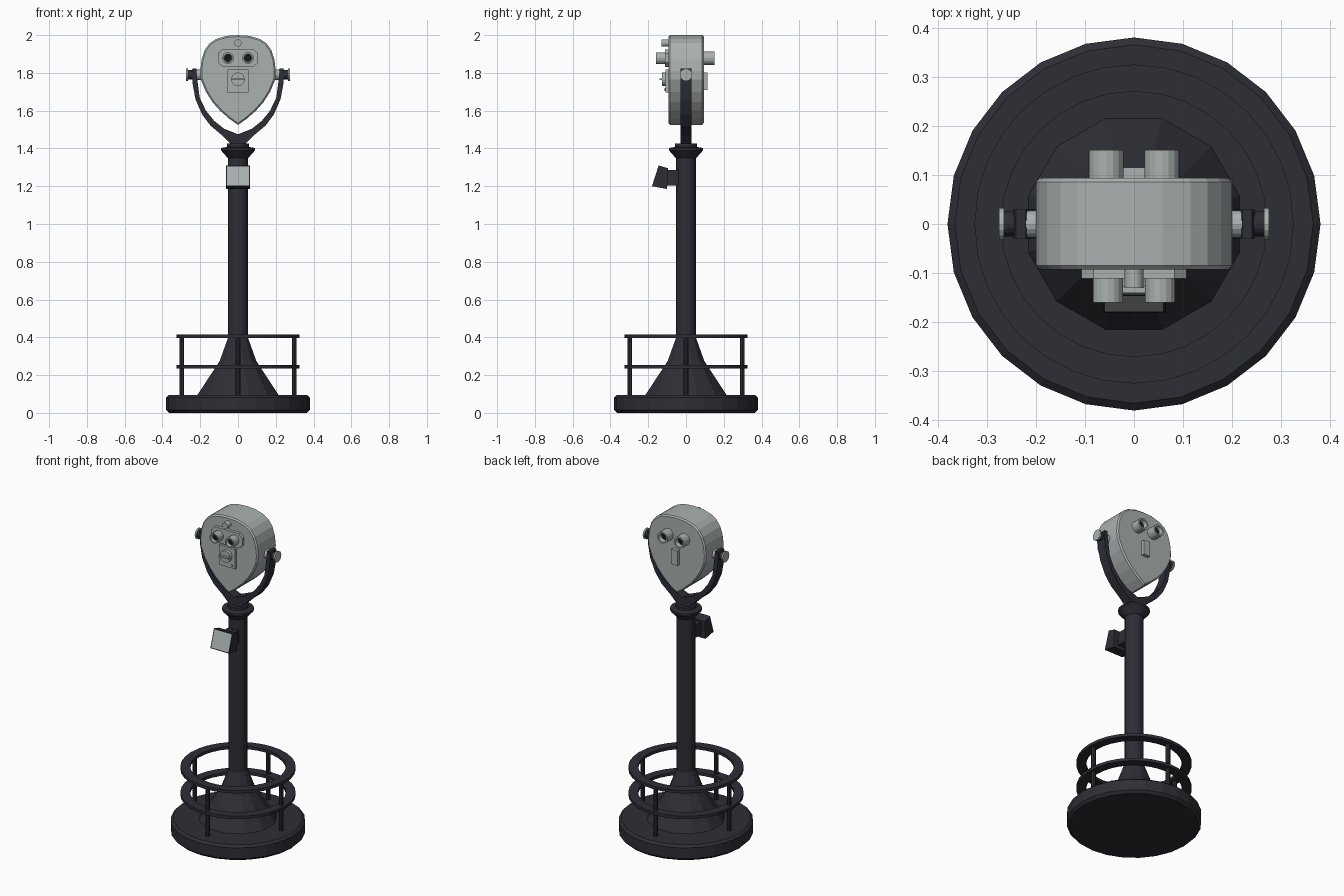
import bpy, bmesh, math
from mathutils import Vector, Matrix

old = bpy.data.objects.get("Cube")
if old:
    bpy.data.objects.remove(old, do_unlink=True)


def material(name, rgb):
    m = bpy.data.materials.new(name)
    m.use_nodes = True
    m.diffuse_color = (*rgb, 1)
    m.node_tree.nodes["Principled BSDF"].inputs["Base Color"].default_value = (*rgb, 1)
    return m


IRON = material("dark iron", (0.027, 0.027, 0.037))
GREY = material("light grey", (0.40, 0.44, 0.43))
GLASS = material("black glass", (0.009, 0.009, 0.011))
UP, FRONT, BACK = Vector((0, 0, 1)), Vector((0, -1, 0)), Vector((0, 1, 0))


def finish(name, bm, mat):
    bmesh.ops.recalc_face_normals(bm, faces=bm.faces)
    mesh = bpy.data.meshes.new(name)
    bm.to_mesh(mesh)
    bm.free()
    mesh.materials.append(mat)
    ob = bpy.data.objects.new(name, mesh)
    bpy.context.collection.objects.link(ob)
    return ob


def lathe(name, profile, mat, loc=(0, 0, 0), axis=UP, sides=16, turn=0.0, loop=False):
    """Revolve (radius, height) points about an axis; ends are capped unless looped."""
    bm = bmesh.new()
    rings = [[bm.verts.new((r * math.cos(turn + i * math.tau / sides),
                            r * math.sin(turn + i * math.tau / sides), h))
              for i in range(sides)] for r, h in profile]
    pairs = list(zip(rings, rings[1:]))
    if loop:
        pairs.append((rings[-1], rings[0]))
    else:
        bm.faces.new(rings[0])
        bm.faces.new(rings[-1])
    for a, b in pairs:
        for i in range(sides):
            j = (i + 1) % sides
            bm.faces.new((a[i], a[j], b[j], b[i]))
    rot = axis.to_track_quat('Z', 'Y').to_matrix().to_4x4()
    bm.transform(Matrix.Translation(loc) @ rot)
    return finish(name, bm, mat)


def rod(name, r, length, mat, loc, axis=UP, sides=16):
    return lathe(name, [(r, 0), (r, length)], mat, loc, axis, sides)


def prism(name, outline, y0, y1, mat, bevel=0.0):
    """Extrude an (x, z) outline from y0 to y1."""
    bm = bmesh.new()
    face = bm.faces.new([bm.verts.new((x, y0, z)) for x, z in outline])
    new = bmesh.ops.extrude_face_region(bm, geom=[face])["geom"]
    bmesh.ops.translate(bm, vec=(0, y1 - y0, 0),
                        verts=[v for v in new if isinstance(v, bmesh.types.BMVert)])
    if bevel:
        rims = [e for e in bm.edges if abs(e.verts[0].co.y - e.verts[1].co.y) < 1e-6]
        bmesh.ops.bevel(bm, geom=rims, offset=bevel, segments=1, affect='EDGES')
    return finish(name, bm, mat)


def box(name, x, y0, y1, z0, z1, mat):
    return prism(name, [(-x, z0), (x, z0), (x, z1), (-x, z1)], y0, y1, mat)


def mirrored(half):
    """Close a right-half outline that starts and ends on the centre line."""
    return half + [(-x, z) for x, z in reversed(half) if x > 0]


# Base and pedestal
lathe("base", [(0.365, 0), (0.38, 0.015), (0.38, 0.082), (0.365, 0.095)], IRON, sides=24)
lathe("pedestal_foot", [(0.226, 0.09), (0.1, 0.275), (0.054, 0.4)], IRON,
      sides=12, turn=math.pi / 12)
rod("column", 0.053, 1.0, IRON, (0, 0, 0.38))
lathe("collar", [(0.055, 1.35), (0.09, 1.39), (0.09, 1.402), (0.058, 1.408), (0.058, 1.425)],
      IRON, sides=20)

# Foot rails
for name, z in (("lower_rail", 0.245), ("upper_rail", 0.405)):
    lathe(name, [(0.27, z - 0.009), (0.325, z - 0.009), (0.325, z + 0.009), (0.27, z + 0.009)],
          IRON, sides=32, loop=True)
for i, side in enumerate(("left", "back", "right", "front")):
    a = i * math.pi / 2
    rod("rail_post_" + side, 0.013, 0.32, IRON,
        (0.298 * math.cos(a), 0.298 * math.sin(a), 0.085), sides=8)

# Tilted sign on a short arm
box("sign_arm", 0.035, -0.11, -0.04, 1.205, 1.285, IRON)
bm = bmesh.new()
section = [(-0.145, 1.31), (-0.18, 1.2), (-0.1, 1.185), (-0.095, 1.295)]
left, right = [[bm.verts.new((x, y, z)) for y, z in section] for x in (-0.064, 0.064)]
bm.faces.new(left)
bm.faces.new(right)
for i in range(4):
    j = (i + 1) % 4
    bm.faces.new((left[i], left[j], right[j], right[i]))
bmesh.ops.recalc_face_normals(bm, faces=bm.faces)
plate = min(bm.faces, key=lambda f: f.normal.y)
bmesh.ops.inset_region(bm, faces=[plate], thickness=0.007)
plate.material_index = 1
sign = finish("sign", bm, IRON)
sign.data.materials.append(GREY)

# Forked yoke
outer = [(0.035, 1.42), (0.085, 1.47), (0.145, 1.52), (0.19, 1.58), (0.225, 1.66),
         (0.24, 1.74), (0.245, 1.81), (0.24, 1.822)]
inner = [(0.22, 1.822), (0.215, 1.76), (0.203, 1.67), (0.17, 1.6), (0.125, 1.545),
         (0.075, 1.505), (0, 1.475)]
prism("yoke", mirrored([(0, 1.42)] + outer + inner), -0.03, 0.03, IRON)

# Pivots and knobs
for side, s in (("left", 1), ("right", -1)):
    axis = Vector((s, 0, 0))
    rod("pivot_" + side, 0.027, 0.04, GREY, (s * 0.185, 0, 1.79), axis)
    rod("knob_shaft_" + side, 0.025, 0.03, IRON, (s * 0.237, 0, 1.79), axis)
    rod("knob_cap_" + side, 0.033, 0.01, GREY, (s * 0.265, 0, 1.79), axis)

# Viewer head
half_head = [(0, 2.0), (0.06, 1.996), (0.115, 1.98), (0.15, 1.957), (0.177, 1.92), (0.193, 1.87),
             (0.2, 1.81), (0.197, 1.765), (0.17, 1.7), (0.135, 1.645), (0.095, 1.6),
             (0.045, 1.556), (0, 1.525)]
prism("head", mirrored(half_head), -0.093, 0.094, GREY, bevel=0.008)

# Eyepieces on their plate, objective lenses behind
mask = [(0.082, 1.925), (0.107, 1.902), (0.107, 1.855), (0.082, 1.832)]
prism("eyepiece_plate", mask + [(-x, z) for x, z in reversed(mask)], -0.111, -0.09, GREY)
for side, s in (("left", 1), ("right", -1)):
    lathe("eyepiece_" + side, [(0.031, 0), (0.031, 0.058), (0.023, 0.058), (0.018, 0.04)],
          GREY, (s * 0.053, -0.102, 1.878), FRONT)
    rod("eye_glass_" + side, 0.018, 0.003, GLASS, (s * 0.053, -0.141, 1.878), FRONT)
    lathe("objective_" + side, [(0.036, 0), (0.036, 0.061), (0.026, 0.061), (0.022, 0.035)],
          GREY, (s * 0.057, 0.09, 1.878), BACK)
    rod("objective_glass_" + side, 0.022, 0.003, GLASS, (s * 0.057, 0.124, 1.878), BACK)
rod("sight_button", 0.019, 0.04, GREY, (0, -0.09, 1.958), FRONT)

# Coin plate with dial, and rear latch
box("coin_plate", 0.056, -0.108, -0.09, 1.695, 1.818, GREY)
rod("coin_dial", 0.036, 0.022, GREY, (0, -0.106, 1.766), FRONT, 20)
box("dial_handle", 0.034, -0.141, -0.125, 1.762, 1.771, GREY)
rod("coin_button", 0.008, 0.008, GREY, (0.032, -0.106, 1.712), FRONT, 8)
box("rear_latch", 0.022, 0.09, 0.115, 1.71, 1.802, GREY)
